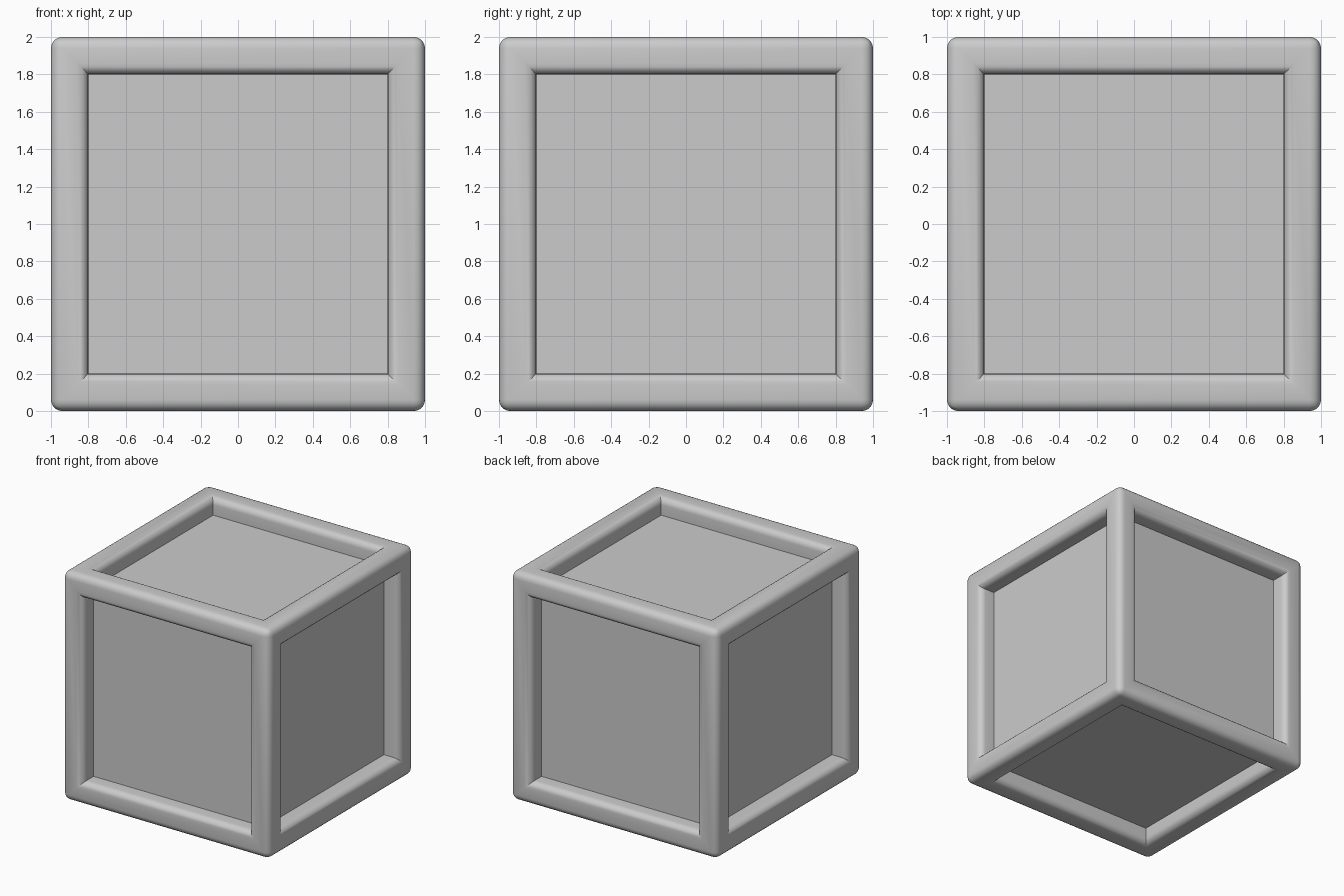
import bpy, bmesh

if "Cube" in bpy.data.objects:
    bpy.data.objects.remove(bpy.data.objects["Cube"])

HALF, BEAM, DEPTH, ROUND = 1.0, 0.2, 0.15, 0.06


def box(name, size):
    bpy.ops.mesh.primitive_cube_add(size=size, location=(0, 0, 1))
    ob = bpy.context.object
    ob.name = name
    return ob


# Frame: inset every face of a cube and sink the opening
frame = box("frame", 2 * HALF)
bm = bmesh.new()
bm.from_mesh(frame.data)
faces = bm.faces[:]
bmesh.ops.inset_individual(bm, faces=faces, thickness=BEAM, use_even_offset=True)
for f in faces:
    normal = f.normal.copy()
    floor = bmesh.ops.extrude_discrete_faces(bm, faces=[f])["faces"][0]
    bmesh.ops.translate(bm, verts=floor.verts[:], vec=-normal * DEPTH)

# Round the outer edges and the opening rims, leaving inner corners sharp
bm.normal_update()
convex = [e for e in bm.edges if len(e.link_faces) == 2
          and e.calc_face_angle_signed(0) > 0.5]
bmesh.ops.bevel(bm, geom=convex, offset=ROUND, offset_type='OFFSET',
                segments=5, profile=0.5, affect='EDGES', clamp_overlap=True)
bm.to_mesh(frame.data)
bm.free()
bpy.ops.object.shade_smooth_by_angle(angle=0.6)

# Recessed panels on all six sides
panels = box("panels", 2 * (HALF - DEPTH))
